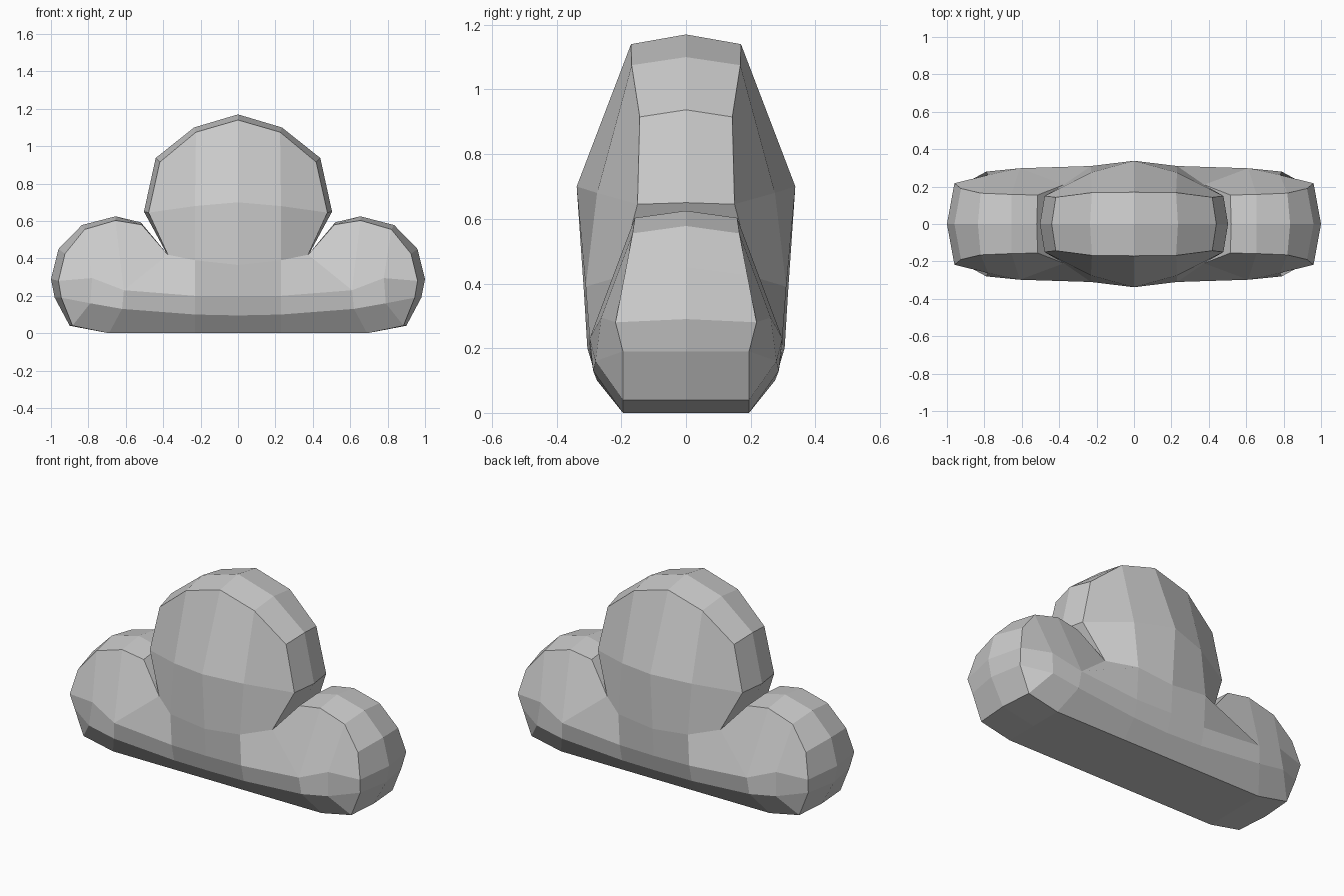
import bpy, bmesh

if "Cube" in bpy.data.objects:
    bpy.data.objects.remove(bpy.data.objects["Cube"])

# Outline of the right half, top centre to bottom centre:
# (middle x, middle z, rim x, rim z, rim depth)
OUTLINE = [
    (0, 1.17, 0, 1.14, .17), (.235, 1.10, .225, 1.075, .168),
    (.44, .937, .418, .915, .143), (.503, .65, .478, .645, .15),
    (.378, .42, .375, .42, .21),                                   # notch
    (.52, .593, .515, .58, .155), (.655, .625, .655, .603, .158),
    (.835, .578, .82, .555, .165), (.96, .45, .925, .425, .19),
    (1, .29, .96, .28, .218), (.98, .19, .945, .19, .195),
    (.9, .04, .885, .04, .195), (.69, 0, .69, 0, .195),
    (.23, 0, .23, 0, .195), (0, 0, 0, 0, .195),
]

bm = bmesh.new()
mid = [bm.verts.new((p[0], 0, p[1])) for p in OUTLINE]
rim = [bm.verts.new((p[2], -p[4], p[3])) for p in OUTLINE]


def puff(*coords):
    """Puffed points of the front, each given as x, depth, z."""
    return [bm.verts.new((x, -d, z)) for x, d, z in coords]


def strip(upper, lower):
    """Quads between two rows of points."""
    for i in range(len(upper) - 1):
        bm.faces.new((upper[i], upper[i + 1], lower[i + 1], lower[i]))


ball = puff((0, .338, .70), (.23, .275, .68))
neck = puff((0, .315, .365), (.23, .31, .39))
belly = puff((0, .305, .20), (.23, .298, .20), (.61, .298, .23), (.78, .262, .295))
low = puff((0, .27, .095), (.23, .275, .10), (.62, .287, .13), (.79, .28, .16))

# Edge band from the rim to the middle
strip(rim, mid)

# Ball
strip(rim[0:2], ball)
bm.faces.new((rim[1], rim[2], rim[3], ball[1]))
strip(ball + [rim[3]], neck + [rim[4]])

# Side lobe
strip(neck, belly[:2])
bm.faces.new((neck[1], rim[4], belly[2], belly[1]))
bm.faces.new((rim[4], rim[5], rim[6], belly[2]))
strip(rim[6:8], belly[2:])
bm.faces.new((rim[7], rim[8], rim[9], belly[3]))

# Lower rows
strip(belly + [rim[9]], low + [rim[10]])
bm.faces.new((low[3], rim[10], rim[11]))
strip(low, [rim[14], rim[13], rim[12], rim[11]])

# Mirror the quarter to the left and to the back
for axis in "XY":
    bmesh.ops.mirror(bm, geom=bm.verts[:] + bm.edges[:] + bm.faces[:],
                     axis=axis, merge_dist=.0005)
bmesh.ops.remove_doubles(bm, verts=bm.verts[:], dist=.0005)
bmesh.ops.recalc_face_normals(bm, faces=bm.faces[:])

mesh = bpy.data.meshes.new("cloud")
bm.to_mesh(mesh)
bm.free()
bpy.context.collection.objects.link(bpy.data.objects.new("cloud", mesh))
